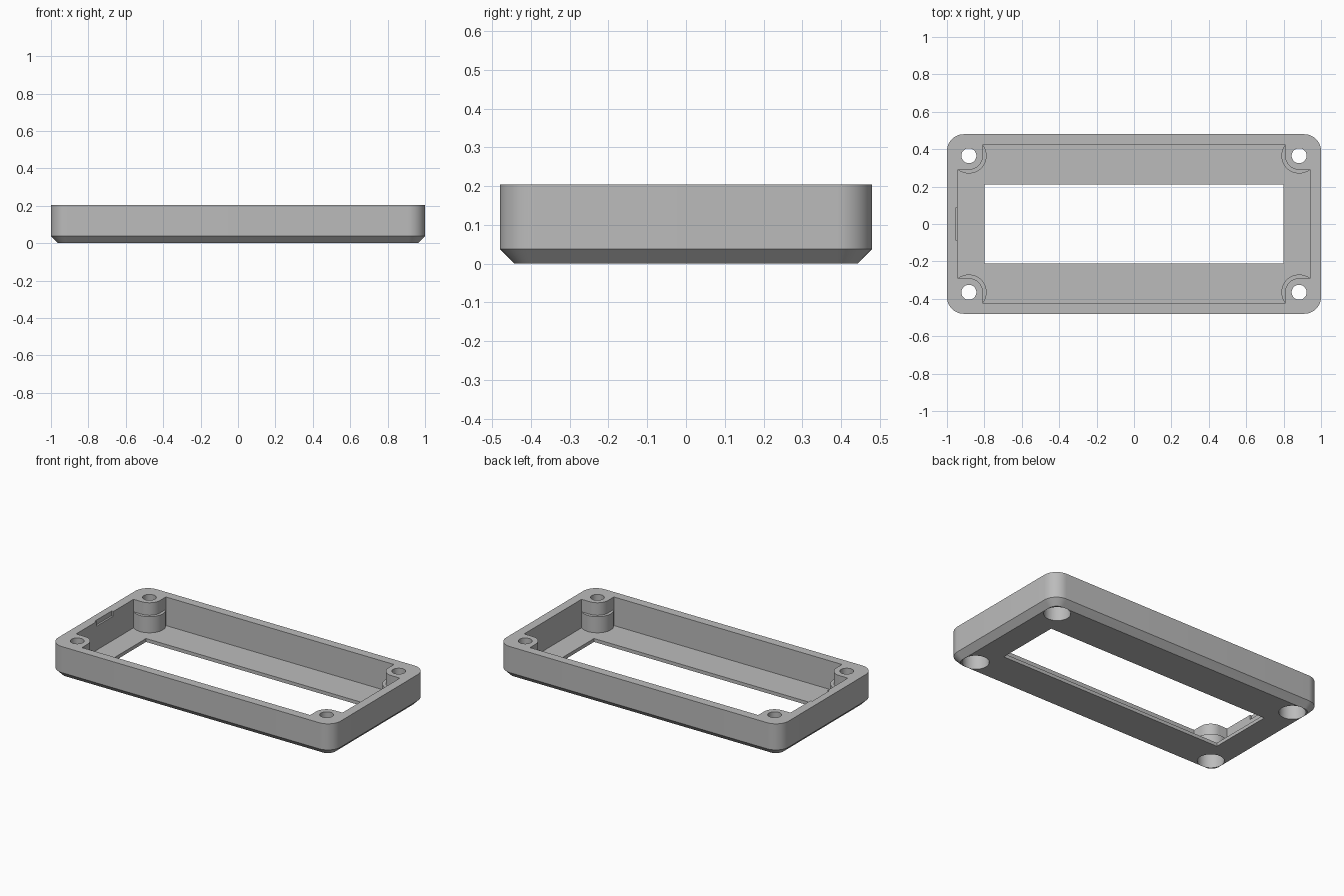
import bpy
import bmesh
from math import cos, sin, pi, radians

cube = bpy.data.objects.get("Cube")
if cube:
    bpy.data.objects.remove(cube, do_unlink=True)

HX, HY, TOP = 1.0, 0.48, 0.205        # outer half sizes and height
CHAMFER, RADIUS = 0.038, 0.09
FLOOR, LEDGE = 0.022, 0.125           # floor top, top of the wide post bases
IX, IY = 0.943, 0.424                 # cavity half sizes
PX, PY = 0.883, 0.365                 # screw post centres
POST, BASE = 0.075, 0.095             # post radii

grey = bpy.data.materials.new("mid grey")
grey.use_nodes = True
colour = (0.5, 0.5, 0.5, 1)
grey.diffuse_color = colour
grey.node_tree.nodes["Principled BSDF"].inputs["Base Color"].default_value = colour


def arc(cx, cy, r, start, end, n=12):
    return [(cx + r * cos(start + (end - start) * i / n),
             cy + r * sin(start + (end - start) * i / n)) for i in range(n + 1)]


def rounded(hx, hy, r):
    pts = []
    for i, (sx, sy) in enumerate([(1, 1), (-1, 1), (-1, -1), (1, -1)]):
        pts += arc(sx * (hx - r), sy * (hy - r), r, i * pi / 2, (i + 1) * pi / 2)
    return pts


def loft(name, layers):
    """Solid skinned through (outline, z) layers."""
    bm = bmesh.new()
    rings = [[bm.verts.new((x, y, z)) for x, y in pts] for pts, z in layers]
    for a, b in zip(rings, rings[1:]):
        for i in range(len(a)):
            j = (i + 1) % len(a)
            bm.faces.new((a[i], a[j], b[j], b[i]))
    bm.faces.new(rings[0][::-1])
    bm.faces.new(rings[-1])
    bmesh.ops.recalc_face_normals(bm, faces=bm.faces)
    mesh = bpy.data.meshes.new(name)
    bm.to_mesh(mesh)
    bm.free()
    obj = bpy.data.objects.new(name, mesh)
    bpy.context.collection.objects.link(obj)
    mesh.materials.append(grey)
    return obj


def rect(x0, x1, y0, y1):
    return [(x0, y0), (x1, y0), (x1, y1), (x0, y1)]


def cylinder(name, x, y, r, z0, z1, n=48):
    pts = arc(x, y, r, 0, 2 * pi, n)[:-1]
    return loft(name, [(pts, z0), (pts, z1)])


def cut(target, tool):
    mod = target.modifiers.new("cut", 'BOOLEAN')
    mod.operation, mod.solver, mod.object = 'DIFFERENCE', 'EXACT', tool
    bpy.context.view_layer.objects.active = target
    bpy.ops.object.modifier_apply(modifier=mod.name)
    bpy.data.objects.remove(tool, do_unlink=True)


# Outer shell with rounded corners and chamfered underside
frame = loft("bezel_frame", [
    (rounded(HX - CHAMFER, HY - CHAMFER, RADIUS - CHAMFER), 0),
    (rounded(HX, HY, RADIUS), CHAMFER),
    (rounded(HX, HY, RADIUS), TOP)])

# Cavity outline that steps around the four corner posts
outline = []
for i, (sx, sy) in enumerate([(1, 1), (-1, 1), (-1, -1), (1, -1)]):
    corner = [(sx * IX, sy * (PY - POST))]
    corner += arc(sx * PX, sy * PY, POST, -sy * pi / 2,
                  0 if sx > 0 else -sy * pi) if sx < 0 else \
        arc(sx * PX, sy * PY, POST, -sy * pi / 2, -sy * pi)
    corner += [(sx * (PX - POST), sy * IY)]
    if sx < 0:
        # mirror the same bend for the right-hand posts
        bend = arc(PX, PY, POST, -pi / 2, -pi)
        corner[1:-1] = [(-x, sy * y) for x, y in bend]
    outline += corner if sx * sy > 0 else corner[::-1]
cavity = loft("cavity_cutter", [(outline, FLOOR), (outline, TOP + 0.1)])

posts = [(sx * PX, sy * PY) for sx in (-1, 1) for sy in (-1, 1)]
for x, y in posts:
    cut(cavity, cylinder("post_base", x, y, BASE, -0.1, LEDGE))
cut(frame, cavity)

# Display window through the floor
window = rect(-0.8, 0.8, -0.212, 0.212)
cut(frame, loft("window_cutter", [(window, -0.1), (window, 0.1)]))

# Shallow notch in the top of one end wall
notch = rect(-IX - 0.012, -IX + 0.02, -0.085, 0.085)
cut(frame, loft("notch_cutter", [(notch, TOP - 0.03), (notch, TOP + 0.1)]))

# Screw holes with wide recesses from below
for x, y in posts:
    cut(frame, cylinder("recess_cutter", x, y, 0.078, -0.1, 0.105))
    cut(frame, cylinder("hole_cutter", x, y, 0.04, 0.05, TOP + 0.1))

bpy.ops.object.select_all(action='DESELECT')
frame.select_set(True)
bpy.context.view_layer.objects.active = frame
bpy.ops.object.shade_smooth_by_angle(angle=radians(30))
